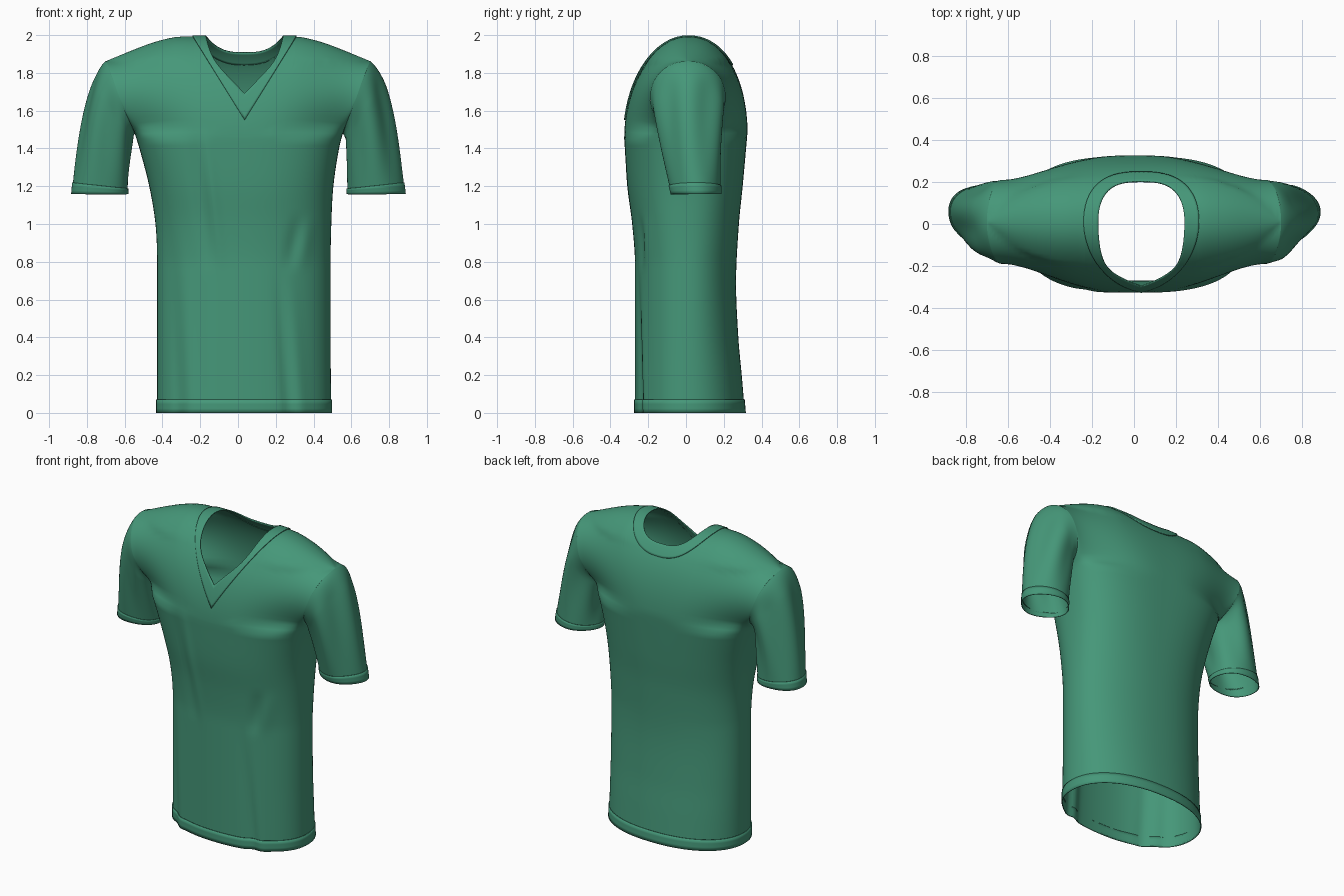
import bpy, bmesh
from math import sin, cos, pi, exp
from mathutils import Vector

if "Cube" in bpy.data.objects:
    bpy.data.objects.remove(bpy.data.objects["Cube"])

mat = bpy.data.materials.new("green_cloth")
mat.diffuse_color = (0.06, 0.31, 0.19, 1)
mat.use_nodes = True
mat.node_tree.nodes["Principled BSDF"].inputs["Base Color"].default_value = mat.diffuse_color
CX, CY, ZB = 0.035, 0.01, 1.45        # neck centre, side seam depth, base of shoulder arch
ARM_Z, ARM_R, ARM_Y = 1.67, 0.192, 0.2  # armhole ellipse


def curve(pts, v):
    """Smooth interpolation through (v, value) pairs; level spans stay level."""
    if v <= pts[0][0]:
        return pts[0][1]
    if v >= pts[-1][0]:
        return pts[-1][1]
    n = len(pts) - 1
    i = max(k for k in range(n) if pts[k][0] <= v)

    def slope(k):
        a, b = pts[max(k - 1, 0)], pts[min(k + 1, n)]
        return (b[1] - a[1]) / (b[0] - a[0])
    (x0, y0), (x1, y1) = pts[i], pts[i + 1]
    if y0 == y1:
        return y0
    h = x1 - x0
    t = (v - x0) / h
    return (y0 * (1 + 2 * t) * (1 - t) ** 2 + slope(i) * h * t * (1 - t) ** 2
            + y1 * t * t * (3 - 2 * t) + slope(i + 1) * h * t * t * (t - 1))


# Silhouette profiles
LEFT = [(0, .428), (.8, .428), (1, .437), (1.2, .47), (1.4, .522), (1.5, .555), (1.6, .6), (1.862, .7)]
RIGHT = [(0, .493), (.4, .49), (.8, .49), (1, .494), (1.2, .505), (1.4, .535), (1.5, .562), (1.6, .6), (1.862, .7)]
FRONT = [(0, .28), (.4, .28), (.8, .28), (1, .295), (1.2, .32), (1.45, .337)]
BACK = [(0, .302), (.2, .285), (.4, .267), (.7, .255), (1, .27), (1.2, .29), (1.5, .317)]
SHOULDER = [(0, 1.992), (.2, 1.992), (.31, 1.992), (.4, 1.975), (.5, 1.943), (.7, 1.862)]
SQUARE = [(.8, 2.2), (1.1, 2.4), (1.45, 2.8)]  # squareness of the cross-section
# Front creases: x at top, x at bottom, z top, z bottom, depth
CREASES = [(-.24, -.15, 1.5, .75, .015), (.32, .27, 1.05, .75, .014),
           (.21, .28, .8, -.1, .016), (-.36, -.31, 1.0, -.1, .016)]


def edges(z):
    return -curve(LEFT, z), curve(RIGHT, z)


def crease(x, z):
    d = 0
    for xa, xb, za, zb, amp in CREASES:
        t = (za - z) / (za - zb)
        if 0 < t < 1:
            u = (x - xa - (xb - xa) * t) / 0.035
            fade = sin(pi * t) if zb > 0 else sin(pi * t / 2)
            d += amp * fade * (exp(-u * u) - 0.6 * exp(-(u - 1.8) ** 2))
    return d


def cloth(x, z, sgn):
    """Point on the torso surface; sgn -1 is front, +1 is back."""
    l, r = edges(z)
    e = min(1, abs(2 * x - l - r) / (r - l))
    h = ARM_Y * max(0, 1 - ((z - ARM_Z) / ARM_R) ** 2) ** 0.5
    n, w = curve(SQUARE, z), h / ARM_Y
    cross = (1 - w) * max(0, 1 - e ** n) ** (1 / n) + w * (1 - e ** 3) ** 2
    p = 2.0 if sgn < 0 else 2.2
    a = min(1, max(0, (z - ZB) / (curve(SHOULDER, abs(x)) - ZB)))
    full = curve(FRONT if sgn < 0 else BACK, z) * max(0, 1 - a ** p) ** (1 / p)
    d = h + (full - h) * cross
    if a > 1 - 1e-6:
        d = h * (1 - cross)
    if sgn < 0:
        d -= crease(x, z) * cross
    return Vector((x, CY + sgn * d, z))


def neckline(d, sgn, f):
    """x, z of the neck edge; f = 0 inner edge of the band, 1 outer edge."""
    a = abs(d)
    if sgn < 0:
        zi, zo = 1.69 + .21 * a + .092 * a ** 8, 1.55 + .442 * a
    else:
        zi, zo = 1.905 + .087 * a ** 3, 1.84 + .152 * a ** 2.5
    return CX + d * (.205 + .07 * f), zi + (zo - zi) * f


def make(name, grids, band=0):
    """Mesh from grids of points, welded; band adds raised thickness."""
    bm = bmesh.new()
    for g in grids:
        vs = [[bm.verts.new(p) for p in row] for row in g]
        for a, b in zip(vs, vs[1:]):
            for i in range(len(a) - 1):
                bm.faces.new((a[i], a[i + 1], b[i + 1], b[i]))
    bmesh.ops.remove_doubles(bm, verts=bm.verts, dist=1e-4)
    bmesh.ops.dissolve_degenerate(bm, edges=bm.edges, dist=1e-5)
    bmesh.ops.recalc_face_normals(bm, faces=bm.faces)
    me = bpy.data.meshes.new(name)
    bm.to_mesh(me)
    bm.free()
    ob = bpy.data.objects.new(name, me)
    bpy.context.collection.objects.link(ob)
    me.materials.append(mat)
    if band:
        m = ob.modifiers.new("raise", "SOLIDIFY")
        m.thickness, m.offset = band, 1
    bpy.ops.object.select_all(action="DESELECT")
    ob.select_set(True)
    bpy.context.view_layer.objects.active = ob
    bpy.ops.object.shade_smooth_by_angle(angle=0.7)
    return ob


NECK = [sin(pi / 2 * (i / 20 - 1)) for i in range(41)]


def top_line(sgn):
    """Upper edge of a torso panel: shoulder, neck edge, shoulder."""
    def shoulder(side):
        x0 = neckline(side, sgn, .9)[0]
        xs = [x0 + (side * .7 - x0) * sin(pi / 2 * i / 22) for i in range(1, 23)]
        return [(x, curve(SHOULDER, abs(x))) for x in xs]
    return shoulder(-1)[::-1] + [neckline(d, sgn, .9) for d in NECK] + shoulder(1)


def panel(sgn, zmax=None):
    rows = []
    for xt, zt in top_line(sgn):
        l, r = edges(zt)
        f = (xt - l) / (r - l)
        if zmax:
            zs = [zmax * i / 3 for i in range(4)]
        else:
            zs = [ZB * i / 40 for i in range(40)]
            zs += [ZB + (zt - ZB) * sin(pi / 2 * i / 24) for i in range(25)]
        col = []
        for z in zs:
            l, r = edges(z)
            x = xt if z == zs[-1] and not zmax else l + f * (r - l)
            col.append(cloth(x, z, sgn))
        rows.append(col)
    return rows


# Torso and bottom hem
make("shirt_body", [panel(-1), panel(1)])
make("bottom_hem", [panel(-1, .07), panel(1, .07)], .005)

# V-neck band
make("neck_band", [[[cloth(*neckline(d, s, k / 6), s) for k in range(7)] for d in NECK]
                   for s in (-1, 1)], .007)


def sleeve_point(side, th, t):
    """Curve from the armhole (t = 0) to the cuff (t = 1)."""
    z = ARM_Z + ARM_R * cos(th)
    a = Vector((abs(edges(z)[0 if side < 0 else 1]), CY + ARM_Y * sin(th), z))
    c = Vector((.732 + .15 * cos(th), .053 + .128 * sin(th), 1.158))
    k = .6 + .4 * cos(th)
    b = a + Vector((.11, 0, -.08)) * k
    b.y = .01 + .9 * (b.y - .01)
    p = a * (1 - t) ** 2 + b * 2 * t * (1 - t) + c * t * t
    # soft folds running down the sleeve
    fold = .009 * sin(pi * t) * sin(5 * th + 2 * t + side) + .003 * t * sin(4 * th + side)
    p += Vector((cos(th), sin(th), 0)) * fold * min(1, 3 * t)
    return Vector((p.x * side, p.y, p.z))


# Sleeves and cuffs, left and right
for side, word in ((-1, "left"), (1, "right")):
    def tube(t0, t1, n):
        return [[sleeve_point(side, 2 * pi * j / 64, t0 + (t1 - t0) * i / n)
                 for j in range(65)] for i in range(n + 1)]
    make(word + "_sleeve", [tube(0, 1, 28)])
    make(word + "_cuff", [tube(.95, 1, 3)], .004)
